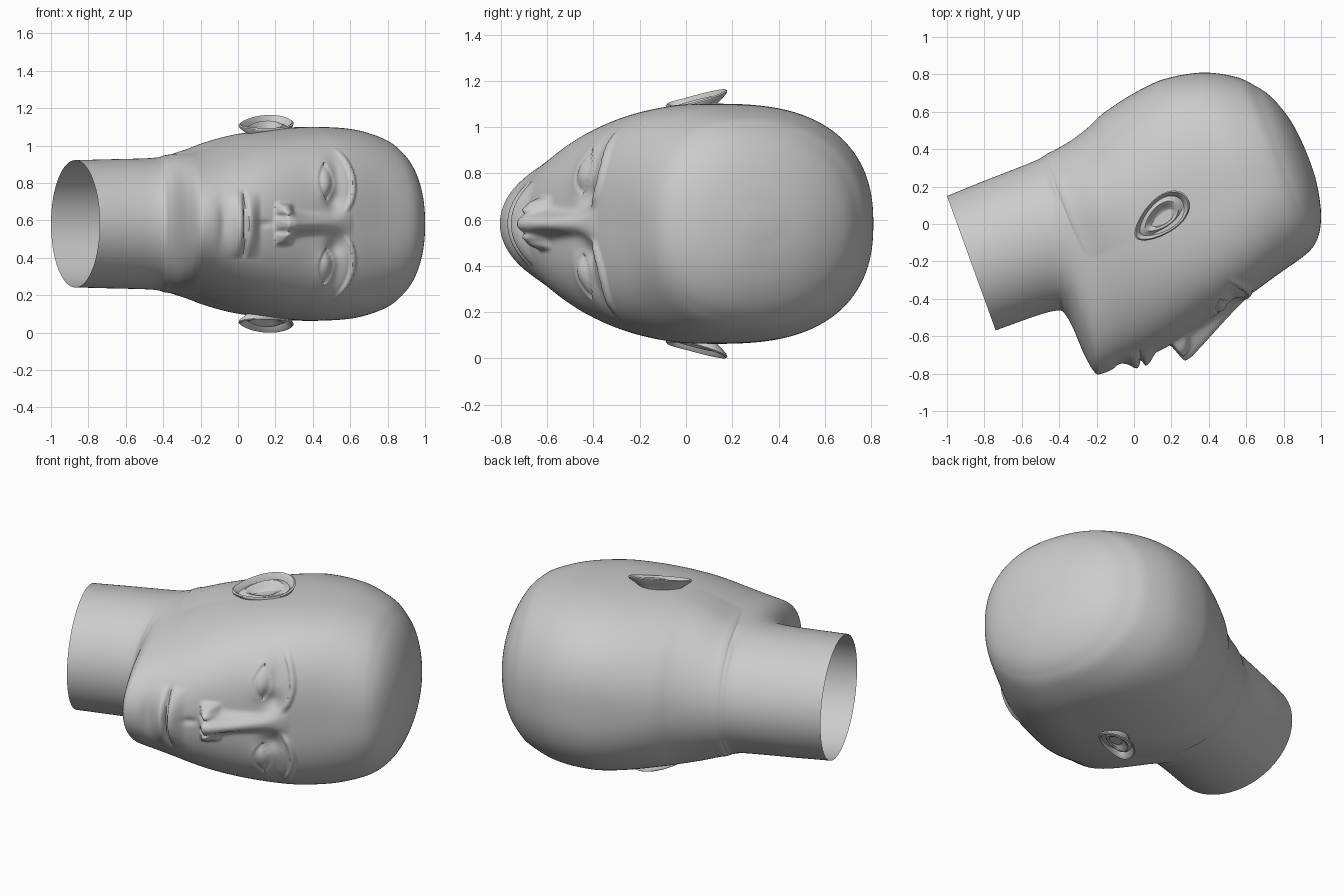
import bpy, bmesh, math
from math import sin, cos, pi, exp

cube = bpy.data.objects.get("Cube")
if cube:
    bpy.data.objects.remove(cube, do_unlink=True)

grey = bpy.data.materials.new("plain_grey")
grey.use_nodes = True
GREY = (0.6, 0.6, 0.6, 1)
grey.diffuse_color = GREY
grey.node_tree.nodes["Principled BSDF"].inputs["Base Color"].default_value = GREY

MID = 0.582                      # height of the symmetry plane (head lies on its side)
CA, SA = cos(math.radians(19.9)), sin(math.radians(19.9))


def place(u, v, z):
    """Head axis u and forward distance v to world coordinates."""
    return (CA * u + SA * v, SA * u - CA * v, MID + z)


def finish(name, bm, angle):
    bmesh.ops.recalc_face_normals(bm, faces=bm.faces)
    me = bpy.data.meshes.new(name)
    bm.to_mesh(me)
    bm.free()
    me.materials.append(grey)
    ob = bpy.data.objects.new(name, me)
    bpy.context.collection.objects.link(ob)
    bpy.ops.object.select_all(action='DESELECT')
    ob.select_set(True)
    bpy.context.view_layer.objects.active = ob
    bpy.ops.object.shade_smooth_by_angle(angle=math.radians(angle))


def bridge(bm, a, b):
    n = len(a)
    for i in range(n):
        bm.faces.new((a[i], a[(i + 1) % n], b[(i + 1) % n], b[i]))


def smooth(a, b, t):
    t = max(0, min(1, (t - a) / (b - a)))
    return t * t * (3 - 2 * t)


def bell(t, s):
    return exp(-(t / s) ** 2)


def catmull(p0, p1, p2, p3, t):
    return [.5 * (2 * b + (c - a) * t + (2 * a - 5 * b + 4 * c - d) * t * t
                  + (3 * b - a - 3 * c + d) * t ** 3) for a, b, c, d in zip(p0, p1, p2, p3)]


# Profile along the head axis: position, back, front, half width
PROFILE = [
    (-.889, -.481, .283, .340), (-.570, -.495, .290, .350), (-.505, -.505, .350, .367),
    (-.488, -.510, .560, .378), (-.468, -.513, .672, .386), (-.430, -.517, .694, .396),
    (-.300, -.537, .688, .435), (-.150, -.570, .688, .465), (.000, -.612, .668, .485),
    (.300, -.667, .598, .514), (.455, -.670, .566, .518), (.633, -.632, .515, .505),
    (.784, -.551, .474, .462), (.860, -.475, .440, .412), (.914, -.402, .384, .350),
    (.957, -.300, .295, .262), (.984, -.190, .185, .160), (.997, -.060, .090, .060)]


def face_relief(u, z):
    """Forward relief of nose, lips, eyes and brows."""
    a = abs(z)
    # nose ridge, wings and nostrils
    ridge = .115 * smooth(-.045, .012, u) * (1 - max(0, min(1, (u - .05) / .40)))
    width = .042 + .020 * bell(u, .09) + .018 * smooth(.3, .4, u)
    h = ridge * exp(-(a / width) ** 2.6)
    h += .055 * smooth(-.035, -.005, u) * (1 - smooth(.02, .09, u)) * exp(-((a - .078) / .03) ** 4)
    h -= .035 * bell(u + .012, .014) * bell(a - .042, .018)
    # lips, philtrum and chin crease
    m = -.212 + .4 * a * a
    wide = max(0, 1 - (a / .18) ** 2)
    h += .042 * wide * bell(u - m + .035, .032)
    h += .042 * wide * smooth(m - .004, m + .010, u) * (1 - smooth(m + .02, m + .10, u))
    h -= .016 * bell(u - m, .010) * (1 - smooth(.15, .19, a))
    h -= .010 * bell(z, .02) * bell(u + .09, .04)
    h -= .012 * bell(u + .33, .03) * bell(z, .12)
    # eye sockets, lids and eyeballs
    h -= .030 * bell(u - .335, .055) * bell(a - .125, .055)
    h -= .016 * bell(u - .36, .04) * bell(a - .24, .11)
    e, t = u - .292, (a - .225) / .095
    h += .016 * bell(e, .065) * bell(t, 1.1)
    if abs(t) < 1:
        r = abs(e) / (.048 * (1 - t * t) + .002)
        h -= .014 * (1 - smooth(.75, 1.05, r))
        h += .014 * max(0, 1 - r * r) * (1 - t * t)
    # brow ridges
    d = (u - .456 + 2 * (a - .22) ** 2) / .02
    h += .016 * (1 - smooth(.5, 1.1, abs(d))) * smooth(.05, .12, a) * (1 - smooth(.33, .42, a))
    return h


# Head and neck: one lofted skin, open at the neck
rows = []
last = len(PROFILE) - 1
for i in range(last):
    p = [PROFILE[max(0, min(last, i + k))] for k in (-1, 0, 1, 2)]
    n = max(5, min(34, math.ceil(math.dist(p[1], p[2]) / .009)))
    rows += [catmull(*p, k / n) for k in range(n)]
rows.append(PROFILE[-1])

bm = bmesh.new()
N = 320
prev = None
for u0, back, front, w in rows:
    # widest line, roundness of both halves, and slant of the jaw
    vc = -.10 + .10 * smooth(-.6, .2, u0) + .03 * smooth(.8, 1, u0)
    nf, nb = 2 + .8 * bell(u0 - .38, .5), 2 + .5 * bell(u0 - .42, .4)
    slant = .29 * smooth(-.72, -.49, u0) * (1 - smooth(-.49, .25, u0))
    ring = []
    for j in range(N):
        s = 2 * pi * j / N - pi
        a = s - .35 * sin(s)             # denser towards the face
        c, sn = cos(a), sin(a)
        depth, e = (front - vc, nf) if c > 0 else (vc - back, nb)
        r = (abs(c / depth) ** e + abs(sn / w) ** e) ** (-1 / e)
        v, z = vc + r * c, r * sn
        u = u0 + slant * min(.6, front - v)
        if c > 0 and -.42 < u < .6:
            v += face_relief(u, z) * smooth(0, .35, c)
        ring.append(bm.verts.new(place(u, v, z)))
    if prev:
        bridge(bm, prev, ring)
    prev = ring
crown = bm.verts.new(place(.999, .02, 0))
for j in range(N):
    bm.faces.new((prev[j], prev[(j + 1) % N], crown))
finish("head_and_neck", bm, 60)

# Ears: nested egg outlines (scale, lift) from the root over the rim into the hollow
EAR_RINGS = [(.62, -.075), (.72, -.04), (.97, -.012), (1.0, 0), (.95, .006), (.88, -.002),
             (.80, -.026), (.70, -.022), (.60, -.010), (.48, -.016), (.38, -.038), (.2, -.042)]


def ear(name, side):
    bm = bmesh.new()
    prev = None
    for scale, lift in EAR_RINGS:
        ring = []
        for k in range(48):
            t = 2 * pi * k / 48
            p, q = scale * .175 * cos(t), scale * sin(t) * (.093 + .022 * cos(t))
            x, y = .145 + .766 * p - .643 * q, .038 + .643 * p + .766 * q
            lean = (y - .45 * (x - .15) + .09) / .22     # rear edge stands away from the head
            z = .497 + .062 * max(0, min(1.2, lean)) + .06 * max(0, y) + lift
            ring.append(bm.verts.new((x, y, MID + side * z)))
        if prev:
            bridge(bm, prev, ring)
        prev = ring
    bm.faces.new(prev)
    finish(name, bm, 50)


ear("left_ear", 1)
ear("right_ear", -1)
